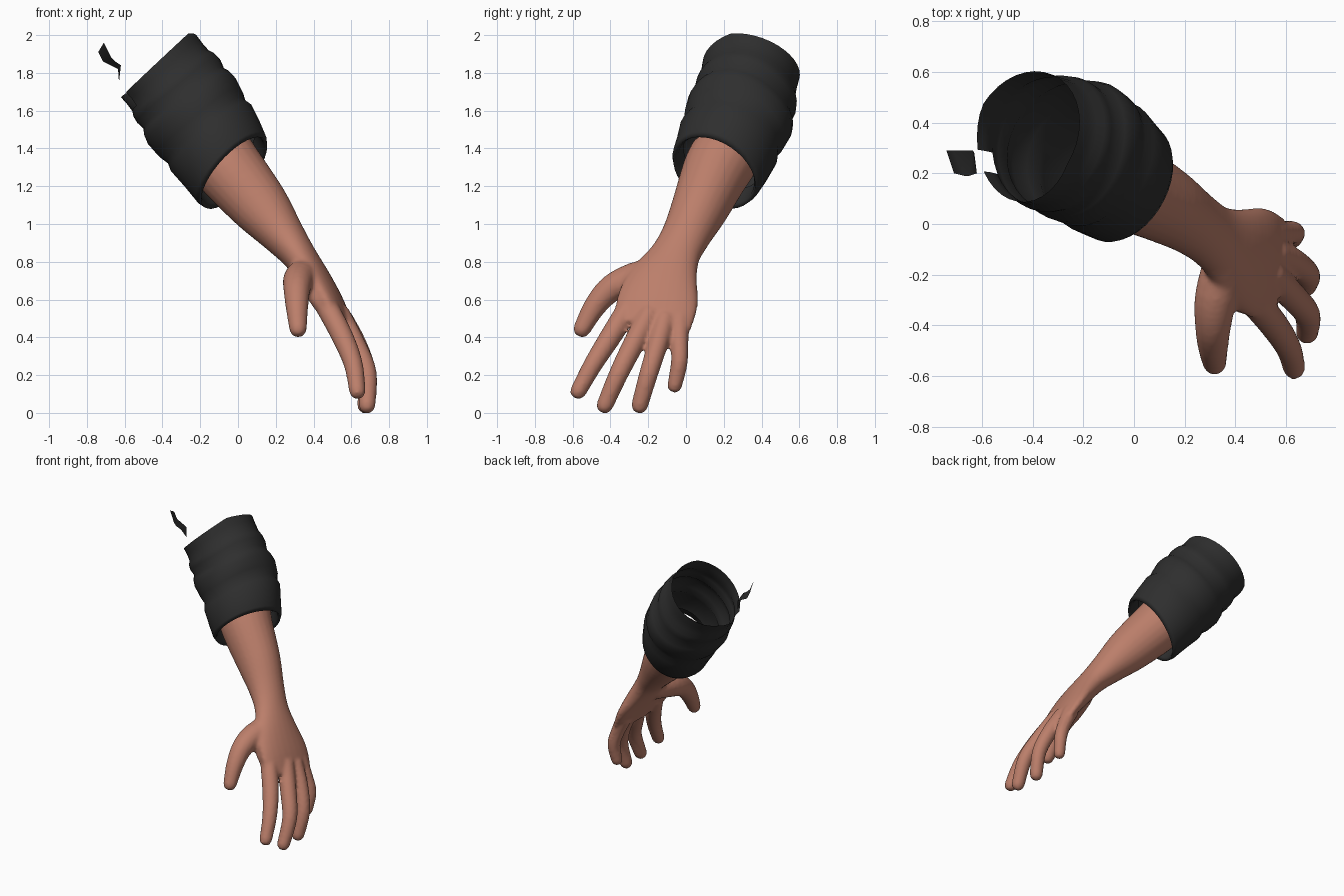
import bpy, bmesh, math
from mathutils import Vector as V

if "Cube" in bpy.data.objects:
    bpy.data.objects.remove(bpy.data.objects["Cube"])


def material(name, rgb):
    m = bpy.data.materials.new(name)
    m.diffuse_color = (*rgb, 1)
    m.use_nodes = True
    m.node_tree.nodes["Principled BSDF"].inputs["Base Color"].default_value = m.diffuse_color
    return m


def make_object(name, bm, mat):
    me = bpy.data.meshes.new(name)
    bm.to_mesh(me)
    bm.free()
    ob = bpy.data.objects.new(name, me)
    bpy.context.collection.objects.link(ob)
    me.materials.append(mat)
    for p in me.polygons:
        p.use_smooth = True
    return ob


def smooth_path(pts, steps=4):
    """Catmull-Rom through stations (x, y, z, half width, half thickness)."""
    out = []
    for i in range(len(pts) - 1):
        a, b, c, d = (pts[max(0, min(len(pts) - 1, i + k))] for k in (-1, 0, 1, 2))
        for s in range(steps):
            t = s / steps
            out.append([0.5 * (2 * q + (r - p) * t + (2 * p - 5 * q + 4 * r - w) * t * t
                               + (3 * q - p - 3 * r + w) * t ** 3)
                        for p, q, r, w in zip(a, b, c, d)])
    return out + [list(pts[-1])]


def bridge(bm, a, b):
    n = len(a)
    return [bm.faces.new((a[i], a[(i + 1) % n], b[(i + 1) % n], b[i])) for i in range(n)]


def limb(bm, pts, wide, n=16, tip=True):
    path = smooth_path(pts)
    rings = []
    last = len(path) - 1
    cs = [V(p[:3]) for p in path]
    stations = []
    for i, p in enumerate(path):
        tan = (cs[min(i + 1, last)] - cs[max(i - 1, 0)]).normalized()
        stations.append((cs[i], tan, p[3], p[4]))
    if tip:  # rounded end
        c, tan, w, t = stations[-1]
        for ang in (35, 65):
            s, k = math.sin(math.radians(ang)), math.cos(math.radians(ang))
            stations.append((c + tan * w * s, tan, w * k, t * k))
    for c, tan, w, t in stations:
        u = (V(wide) - tan * tan.dot(V(wide))).normalized()
        v = tan.cross(u)
        rings.append([bm.verts.new(c + u * w * math.cos(a) + v * t * math.sin(a))
                      for a in (2 * math.pi * k / n for k in range(n))])
    for a, b in zip(rings, rings[1:]):
        bridge(bm, a, b)
    bm.faces.new(rings[0])
    bm.faces.new(rings[-1])


skin = material("skin", (0.50, 0.21, 0.145))
cloth = material("dark cloth", (0.028, 0.028, 0.028))

# Forearm and palm
bm = bmesh.new()
across = (0.2, 0.96, -0.2)
limb(bm, [(-0.09, 0.20, 1.35, .185, .185), (-0.03, 0.155, 1.27, .178, .18),
          (0.12, 0.075, 1.09, .152, .155), (0.24, 0.0, 0.94, .13, .115),
          (0.325, -0.06, 0.83, .135, .09), (0.42, -0.125, 0.69, .195, .08),
          (0.495, -0.155, 0.57, .218, .068), (0.555, -0.175, 0.46, .205, .05)],
     across, 24, tip=False)

# Fingers: base, two joints and tip
fingers = [
    [(.46, -.29, .58, .06), (.55, -.395, .41, .058), (.61, -.49, .26, .051), (.632, -.57, .115, .044)],
    [(.53, -.19, .53, .06), (.62, -.28, .36, .057), (.683, -.355, .21, .052), (.683, -.43, .04, .045)],
    [(.55, -.11, .50, .058), (.63, -.15, .36, .054), (.685, -.20, .20, .05), (.675, -.245, .04, .045)],
    [(.54, -.035, .50, .055), (.595, -.035, .38, .048), (.63, -.035, .27, .045), (.622, -.06, .145, .04)],
    # thumb
    [(.37, -.13, .74, .09), (.325, -.28, .71, .085), (.312, -.40, .655, .072),
     (.312, -.485, .56, .06), (.318, -.55, .445, .047)],
    # web between thumb and index finger
    [(.36, -.22, .70, .06), (.40, -.29, .64, .05), (.46, -.31, .56, .05)],
]
for f in fingers:
    limb(bm, [(*p, p[3]) for p in f], across)
bmesh.ops.recalc_face_normals(bm, faces=bm.faces)
arm = make_object("forearm_and_hand", bm, skin)
m = arm.modifiers.new("merge", 'REMESH')
m.mode = 'VOXEL'
m.voxel_size = 0.012
m.use_smooth_shade = True
m = arm.modifiers.new("soften", 'SMOOTH')
m.factor = 0.5
m.iterations = 5

# Rolled sleeve: folded rings along a slanted axis (position, radius)
cuff, top = V((-0.02, 0.15, 1.27)), V((-0.43, 0.355, 1.85))
d = (cuff - top).normalized()
u = (V((1, 0, 0)) - d * d.x).normalized()
v = d.cross(u)
profile = [(.14, .215), (.03, .22), (0, .235), (.04, .25), (.16, .262), (.30, .275), (.36, .262),
           (.43, .28), (.54, .29), (.60, .282), (.65, .265), (.73, .276), (.79, .272),
           (.84, .258), (.92, .256), (1, .258)]
N = 36
bm = bmesh.new()
rings = []
for i, (t, r) in enumerate(profile):
    ring = []
    fold = math.sin(math.pi * min(1, max(0, t)))
    shift = (u * .015 - v * .026) * fold
    for k in range(N):
        a = 2 * math.pi * k / N
        c, s = math.cos(a), math.sin(a)
        p = t + .055 * (1 - t) ** 2 * (c + s) + .03 * fold * math.sin(2 * a + 1)
        p -= .11 * max(0, (t - .6) / .4) * max(0, (s - .8 * c) / 1.28)  # edge cut lower in front
        rr = r * (1 + .018 * fold * math.sin(3 * a + 9 * t))
        ring.append(bm.verts.new(cuff.lerp(top, p) + shift + (u * c + v * s) * rr))
    rings.append(ring)
torn = []
for i in range(len(rings) - 1):
    faces = bridge(bm, rings[i], rings[i + 1])
    if i >= len(rings) - 3:
        torn += faces[16:18]
bmesh.ops.recalc_face_normals(bm, faces=bm.faces)
bmesh.ops.delete(bm, geom=torn, context='FACES')  # torn gap at the upper edge
sleeve = make_object("rolled_sleeve", bm, cloth)

# Loose scrap of cloth beside the upper edge
bm = bmesh.new()
pairs = [((-.74, .29, 1.91), (-.71, .20, 1.96)), ((-.715, .29, 1.86), (-.67, .19, 1.88)),
         ((-.635, .29, 1.82), (-.65, .19, 1.86)), ((-.63, .28, 1.75), (-.62, .20, 1.84))]
vs = [[bm.verts.new(p) for p in pr] for pr in pairs]
for a, b in zip(vs, vs[1:]):
    bm.faces.new((a[0], a[1], b[1], b[0]))
make_object("cloth_scrap", bm, cloth)
